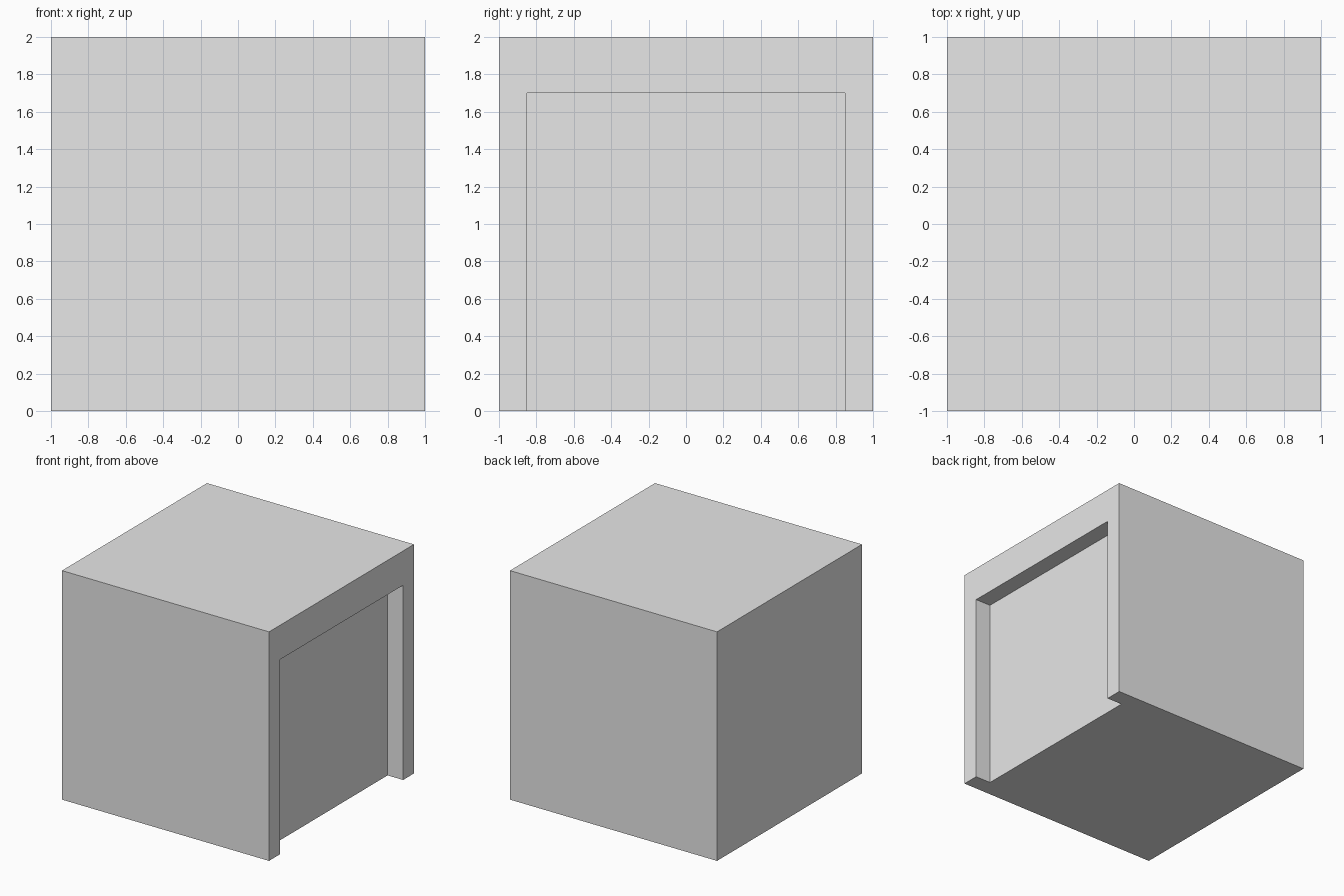
import bpy
import bmesh

cube = bpy.data.objects.get("Cube")
if cube:
    bpy.data.objects.remove(cube, do_unlink=True)

HALF = 1.0           # half the width of the block
HEIGHT = 2.0
OPEN_HALF = 0.85     # half the width of the doorway
OPEN_TOP = 1.70
DEPTH = 0.15         # how far the doorway is set in

# Plain grey material
GREY = (0.8, 0.8, 0.8, 1.0)
grey = bpy.data.materials.new("light grey")
grey.use_nodes = True
grey.diffuse_color = GREY
for node in grey.node_tree.nodes:
    if node.type == 'BSDF_PRINCIPLED':
        node.inputs["Base Color"].default_value = GREY

bm = bmesh.new()


def prism(profile, x0, x1):
    """Extrude a (y, z) outline along x into a closed solid."""
    face = bm.faces.new([bm.verts.new((x0, y, z)) for y, z in profile])
    out = bmesh.ops.extrude_face_region(bm, geom=[face])
    verts = [g for g in out["geom"] if isinstance(g, bmesh.types.BMVert)]
    bmesh.ops.translate(bm, verts=verts, vec=(x1 - x0, 0, 0))


# Main block, with an arch-shaped rim extruded from its +x side
inner = HALF - DEPTH
prism([(-HALF, 0), (HALF, 0), (HALF, HEIGHT), (-HALF, HEIGHT)], -HALF, inner)
bmesh.ops.recalc_face_normals(bm, faces=bm.faces)
side = max(bm.faces, key=lambda f: f.calc_center_median().x)

# Split the side into the doorway panel and the rim around it
corners = {(round(v.co.y), round(v.co.z)): v for v in side.verts}
outer = [corners[k] for k in ((-1, 0), (-1, 2), (1, 2), (1, 0))]
door = [bm.verts.new((inner, y, z)) for y, z in
        ((-OPEN_HALF, 0), (-OPEN_HALF, OPEN_TOP),
         (OPEN_HALF, OPEN_TOP), (OPEN_HALF, 0))]
bottom = next(f for f in bm.faces if f.normal.z < -0.9)
back_edge = [v for v in bottom.verts if v.co.x < 0]
back_edge.sort(key=lambda v: v.co.y)
bmesh.ops.delete(bm, geom=[side, bottom], context='FACES_ONLY')
loose = bm.edges.get((outer[0], outer[3]))
if loose:
    bm.edges.remove(loose)
bm.faces.new(door)
bm.faces.new([back_edge[0], outer[0], door[0], door[3], outer[3], back_edge[1]])
rim = [bm.faces.new((outer[i], outer[i + 1], door[i + 1], door[i]))
       for i in range(3)]
bmesh.ops.recalc_face_normals(bm, faces=bm.faces)

# Push the rim outwards to leave the doorway recessed
out = bmesh.ops.extrude_face_region(bm, geom=rim)
moved = [g for g in out["geom"] if isinstance(g, bmesh.types.BMVert)]
bmesh.ops.translate(bm, verts=moved, vec=(DEPTH, 0, 0))
bmesh.ops.delete(bm, geom=[f for f in rim if f.is_valid], context='FACES_ONLY')

# Merge the coplanar strips left by the extrusion
bmesh.ops.dissolve_limit(bm, angle_limit=0.01, verts=bm.verts, edges=bm.edges)
bmesh.ops.recalc_face_normals(bm, faces=bm.faces)

mesh = bpy.data.meshes.new("block_with_doorway")
bm.to_mesh(mesh)
bm.free()
mesh.materials.append(grey)
block = bpy.data.objects.new("block_with_doorway", mesh)
bpy.context.collection.objects.link(block)
